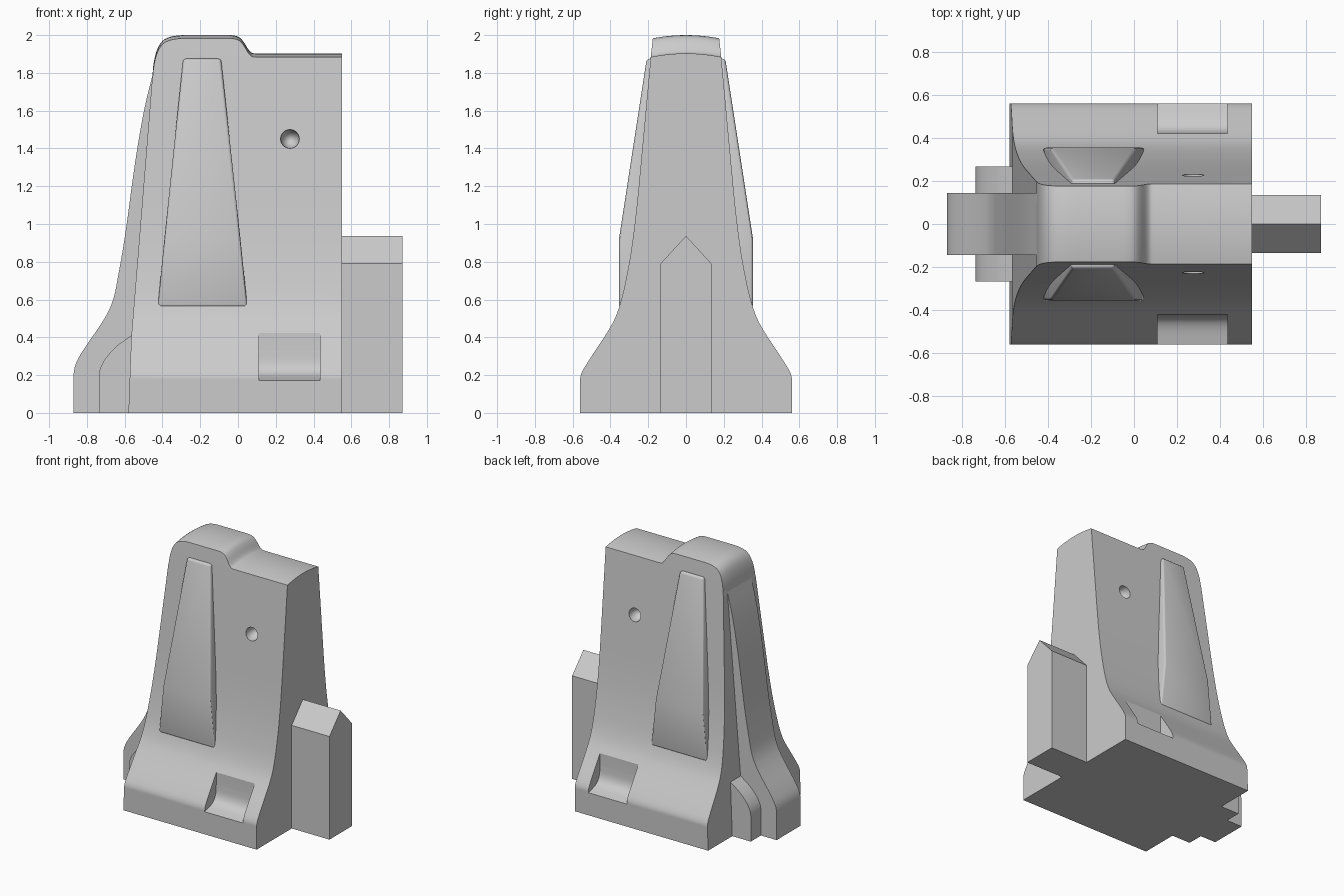
import bpy, bmesh
from mathutils import Vector

if "Cube" in bpy.data.objects:
    bpy.data.objects.remove(bpy.data.objects["Cube"])


def soften(pts, rounds=2):
    """Corner-cutting smoothing of an open profile, ends kept."""
    for _ in range(rounds):
        out = [pts[0]]
        for a, b in zip(pts, pts[1:]):
            a, b = Vector(a), Vector(b)
            out += [tuple(a.lerp(b, 0.25)), tuple(a.lerp(b, 0.75))]
        pts = out + [pts[-1]]
    return pts


def skin(name, rings):
    """Closed solid through rings of equal point count."""
    bm = bmesh.new()
    rows = [[bm.verts.new(p) for p in r] for r in rings]
    n = len(rows[0])
    for a, b in zip(rows, rows[1:]):
        for i in range(n):
            j = (i + 1) % n
            bm.faces.new((a[i], a[j], b[j], b[i]))
    bm.faces.new(rows[0])
    bm.faces.new(rows[-1])
    bmesh.ops.recalc_face_normals(bm, faces=bm.faces)
    me = bpy.data.meshes.new(name)
    bm.to_mesh(me)
    bm.free()
    ob = bpy.data.objects.new(name, me)
    bpy.context.collection.objects.link(ob)
    return ob


def along_x(name, pts, x0, x1):
    return skin(name, [[(x, y, z) for y, z in pts] for x in (x0, x1)])


def along_y(name, pts, stations, crown=0):
    def drop(y, z):
        return crown * min(abs(y) / 0.18, 1.2) ** 2 if z > 1.8 else 0
    return skin(name, [[(x, y, z - drop(y, z)) for x, z in pts] for y in stations])


def activate(ob):
    bpy.ops.object.select_all(action='DESELECT')
    ob.select_set(True)
    bpy.context.view_layer.objects.active = ob


def boolean(ob, cutter, op):
    m = ob.modifiers.new(op, 'BOOLEAN')
    m.operation, m.object, m.solver = op, cutter, 'EXACT'
    activate(ob)
    bpy.ops.object.modifier_apply(modifier=m.name)
    bpy.data.objects.remove(cutter)


# body: side outline with crowned top, trimmed by the flared end section
outline = ([(-0.58, 0), (-0.565, 0.4)]
           + soften([(-0.455, 1.76), (-0.445, 1.88), (-0.41, 1.97), (-0.34, 2.0), (-0.2, 2.0)])
           + soften([(-0.1, 2.0), (-0.01, 2.0), (0.025, 1.975), (0.065, 1.905), (0.1, 1.903)])
           + [(0.55, 1.903), (0.55, 0)])
body = along_y("body", outline,
               [-0.6] + [i * 0.04 for i in range(-5, 6)] + [0.6], 0.018)
half = ([(0.56, 0)] + soften([(0.56, 0.16), (0.56, 0.2), (0.53, 0.255), (0.41, 0.435),
        (0.37, 0.51), (0.335, 0.62), (0.295, 0.82), (0.268, 1.02), (0.25, 1.2)])
        + [(0.187, 1.88), (0.163, 2.1)])
flare = along_x("flare", half + [(-y, z) for y, z in reversed(half)], -0.8, 0.8)
boolean(body, flare, 'INTERSECT')

# foot pockets and round dimples, on both flanks
pocket = ([(0.42, 0.47)] + soften([(0.42, 0.33), (0.425, 0.25), (0.46, 0.2), (0.57, 0.17)])
          + [(0.65, 0.17), (0.65, 0.47)])
for s in (-1, 1):
    boolean(body, along_x("pocket", [(s * y, z) for y, z in pocket], 0.11, 0.435), 'DIFFERENCE')
    bpy.ops.mesh.primitive_uv_sphere_add(segments=24, ring_count=12, radius=0.05,
                                         location=(0.275, s * 0.223, 1.45))
    dimple = bpy.context.object
    dimple.scale.y = 1.6
    bpy.context.view_layer.update()
    boolean(body, dimple, 'DIFFERENCE')

parts = [body]

# tapered raised ribs on the flanks
for s, side in ((-1, "front"), (1, "back")):
    rows = [(1.875, -0.29, -0.09, 0.208), (0.92, -0.39, 0.013, 0.355), (0.56, -0.425, 0.05, 0.355)]
    rib = skin(side + "_rib", [[(a, s * 0.15, z), (b, s * 0.15, z),
                                (b, s * y, z), (a, s * y, z)] for z, a, b, y in rows])
    bev = rib.modifiers.new("edge", 'BEVEL')
    bev.width, bev.segments, bev.angle_limit = 0.015, 3, 0.6
    activate(rib)
    bpy.ops.object.modifier_apply(modifier="edge")
    parts.append(rib)

# curved fin and its lower step at the left end
fin = ([(-0.4, 0), (-0.87, 0)]
       + soften([(-0.87, 0.15), (-0.87, 0.24), (-0.83, 0.32), (-0.71, 0.49), (-0.66, 0.59),
                 (-0.635, 0.72), (-0.595, 0.95), (-0.55, 1.3), (-0.5, 1.6), (-0.452, 1.79)])
       + [(-0.4, 1.79)])
parts.append(along_y("end_fin", fin, (-0.145, 0.145)))
step = ([(-0.4, 0), (-0.737, 0)]
        + soften([(-0.737, 0.15), (-0.737, 0.22), (-0.71, 0.28), (-0.65, 0.35), (-0.565, 0.41)])
        + [(-0.4, 0.41)])
parts.append(along_y("fin_step", step, (-0.268, 0.268)))

# pointed post at the right end
parts.append(along_x("end_post", [(-0.135, 0), (0.135, 0), (0.135, 0.79), (0, 0.937), (-0.135, 0.79)],
                     0.5, 0.87))

for ob in parts:
    activate(ob)
    bpy.ops.object.shade_smooth_by_angle(angle=0.5)
